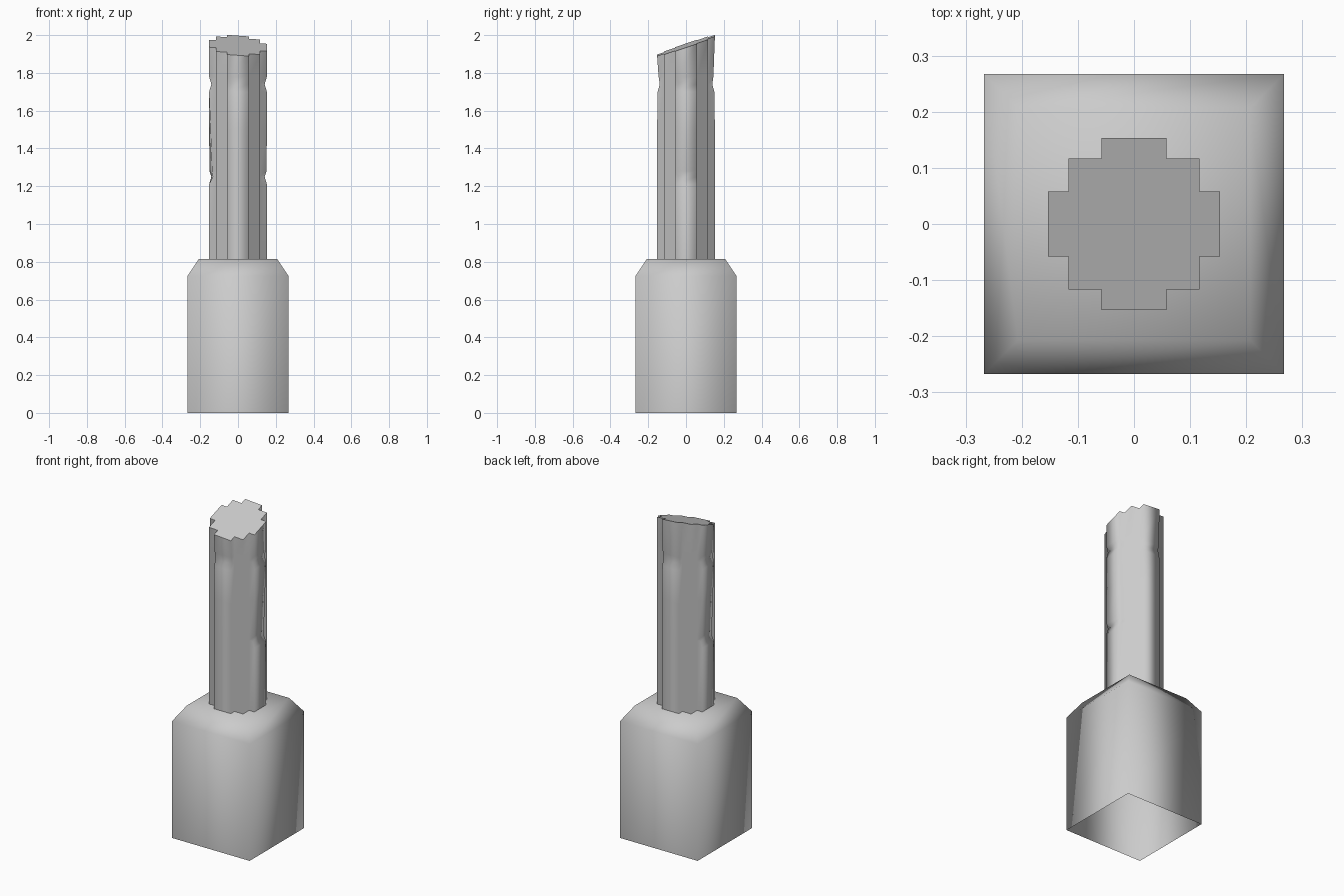
import bpy, bmesh

cube = bpy.data.objects.get("Cube")
if cube:
    bpy.data.objects.remove(cube, do_unlink=True)

stone = bpy.data.materials.new("grey stone")
stone.use_nodes = True
STONE = (0.6, 0.6, 0.6, 1)
stone.diffuse_color = STONE
stone.node_tree.nodes["Principled BSDF"].inputs["Base Color"].default_value = STONE


def finish(bm, name):
    mesh = bpy.data.meshes.new(name)
    bm.to_mesh(mesh)
    bm.free()
    mesh.materials.append(stone)
    obj = bpy.data.objects.new(name, mesh)
    bpy.context.collection.objects.link(obj)
    return obj


def loft(bm, rings):
    """Skin a stack of equal-sized rings with smooth quads."""
    loops = [[bm.verts.new(p) for p in ring] for ring in rings]
    for low, high in zip(loops, loops[1:]):
        for i in range(len(low)):
            j = (i + 1) % len(low)
            bm.faces.new((low[i], low[j], high[j], high[i])).smooth = True
    return loops


# Square base: open underneath, chamfered at the top
bm = bmesh.new()
corners = [(-1, -1), (1, -1), (1, 1), (-1, 1)]
loops = loft(bm, [[(x * r, y * r, z) for x, y in corners]
                  for r, z in ((0.267, 0), (0.267, 0.725), (0.207, 0.815))])
bm.faces.new(loops[-1]).smooth = True
finish(bm, "base")

# Stepped cross-section: one quarter turned four times
OUT, MID, IN = 0.153, 0.117, 0.058
profile = []
quarter = [(OUT, -IN), (OUT, IN), (MID, IN), (MID, MID), (IN, MID)]
for turn in range(4):
    profile += quarter
    quarter = [(-y, x) for x, y in quarter]


def slanted_top(x, y):
    return 1.945 + 0.34 * y - 0.07 * x


# Wear on each outer rib: height -> depth at its first and second edge
side_wear = {1.25: (0.012, 0.02), 1.28: (0.002, 0.016), 1.5: (0, 0.008),
             1.74: (0.012, 0.012)}
face_wear = {1.7: (0.003, 0.003), 1.74: (0.014, 0.014), 1.78: (0.008, 0.008)}


def worn(i, z):
    x, y = profile[i]
    rib, edge = divmod(i, 5)
    if edge < 2:
        wear = face_wear if rib % 2 else side_wear
        depth = wear.get(z, (0, 0))[edge]
        if rib % 2:
            y -= depth if y > 0 else -depth
        else:
            x -= depth if x > 0 else -depth
    return x, y, z


# Broken shaft with worn ribs and a slanted break
bm = bmesh.new()
levels = [0.8, 1.21, 1.25, 1.28, 1.5, 1.7, 1.74, 1.78]
rings = [[worn(i, z) for i in range(len(profile))] for z in levels]
rings.append([(x, y, slanted_top(x, y)) for x, y in profile])
loops = loft(bm, rings)
cap = bm.faces.new(loops[-1])
for edge in cap.edges:
    edge.smooth = False
finish(bm, "broken_shaft")
